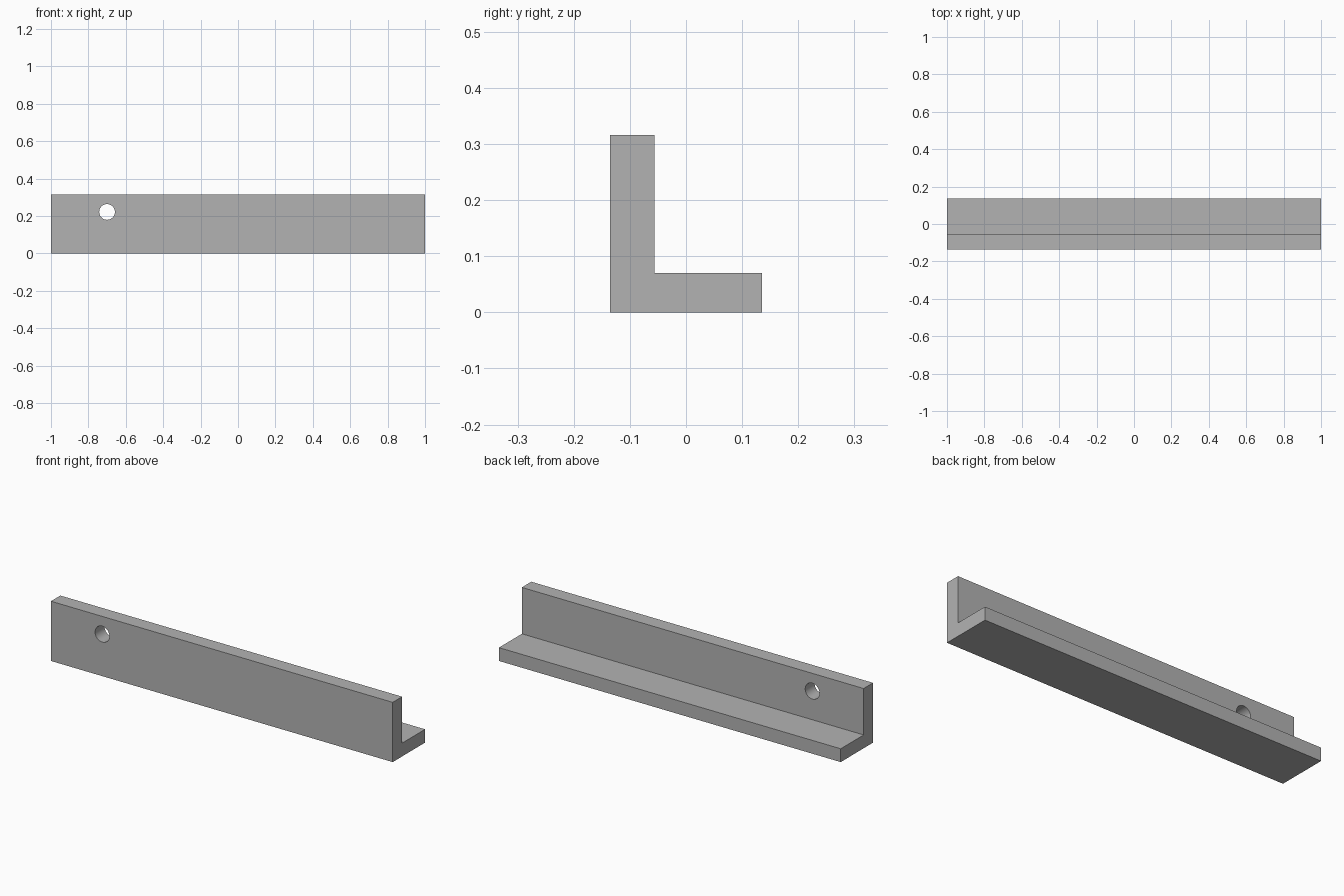
import bpy
import bmesh
from mathutils import Matrix, Vector
from math import pi

cube = bpy.data.objects.get("Cube")
if cube:
    bpy.data.objects.remove(cube, do_unlink=True)

LENGTH = 2.0
FRONT, BACK = -0.135, 0.135
WALL_BACK = -0.0565      # rear face of the upright wall
HEIGHT = 0.316
FLANGE_TOP = 0.0705
HOLE_CENTRE = Vector((-0.70, (FRONT + WALL_BACK) / 2, 0.222))
HOLE_RADIUS = 0.042

# Plain grey material
grey = bpy.data.materials.new("grey")
grey.use_nodes = True
colour = (0.45, 0.45, 0.45, 1)
grey.diffuse_color = colour
grey.node_tree.nodes["Principled BSDF"].inputs["Base Color"].default_value = colour


def make_object(name, bm):
    bmesh.ops.recalc_face_normals(bm, faces=bm.faces)
    mesh = bpy.data.meshes.new(name)
    bm.to_mesh(mesh)
    bm.free()
    mesh.materials.append(grey)
    obj = bpy.data.objects.new(name, mesh)
    bpy.context.collection.objects.link(obj)
    return obj


# L-shaped section extruded along the length
profile = [(FRONT, 0), (BACK, 0), (BACK, FLANGE_TOP),
           (WALL_BACK, FLANGE_TOP), (WALL_BACK, HEIGHT), (FRONT, HEIGHT)]
bm = bmesh.new()
section = bm.faces.new([bm.verts.new((-LENGTH / 2, y, z)) for y, z in profile])
extruded = bmesh.ops.extrude_face_region(bm, geom=[section], use_keep_orig=True)
moved = [v for v in extruded["geom"] if isinstance(v, bmesh.types.BMVert)]
bmesh.ops.translate(bm, vec=(LENGTH, 0, 0), verts=moved)
bracket = make_object("angle_bracket", bm)

# Round cutter through the upright wall
bm = bmesh.new()
bmesh.ops.create_cone(bm, cap_ends=True, segments=48, depth=0.15,
                      radius1=HOLE_RADIUS, radius2=HOLE_RADIUS,
                      matrix=Matrix.Translation(HOLE_CENTRE) @ Matrix.Rotation(pi / 2, 4, "X"))
cutter = make_object("hole_cutter", bm)

# Drill the screw hole, then discard the cutter
drill = bracket.modifiers.new("screw_hole", "BOOLEAN")
drill.operation = "DIFFERENCE"
drill.solver = "EXACT"
drill.object = cutter
bpy.ops.object.select_all(action="DESELECT")
bpy.context.view_layer.objects.active = bracket
bracket.select_set(True)
bpy.ops.object.modifier_apply(modifier=drill.name)
bpy.data.objects.remove(cutter, do_unlink=True)

# Smooth bore, crisp edges
bpy.ops.object.shade_smooth_by_angle(angle=pi / 6)
